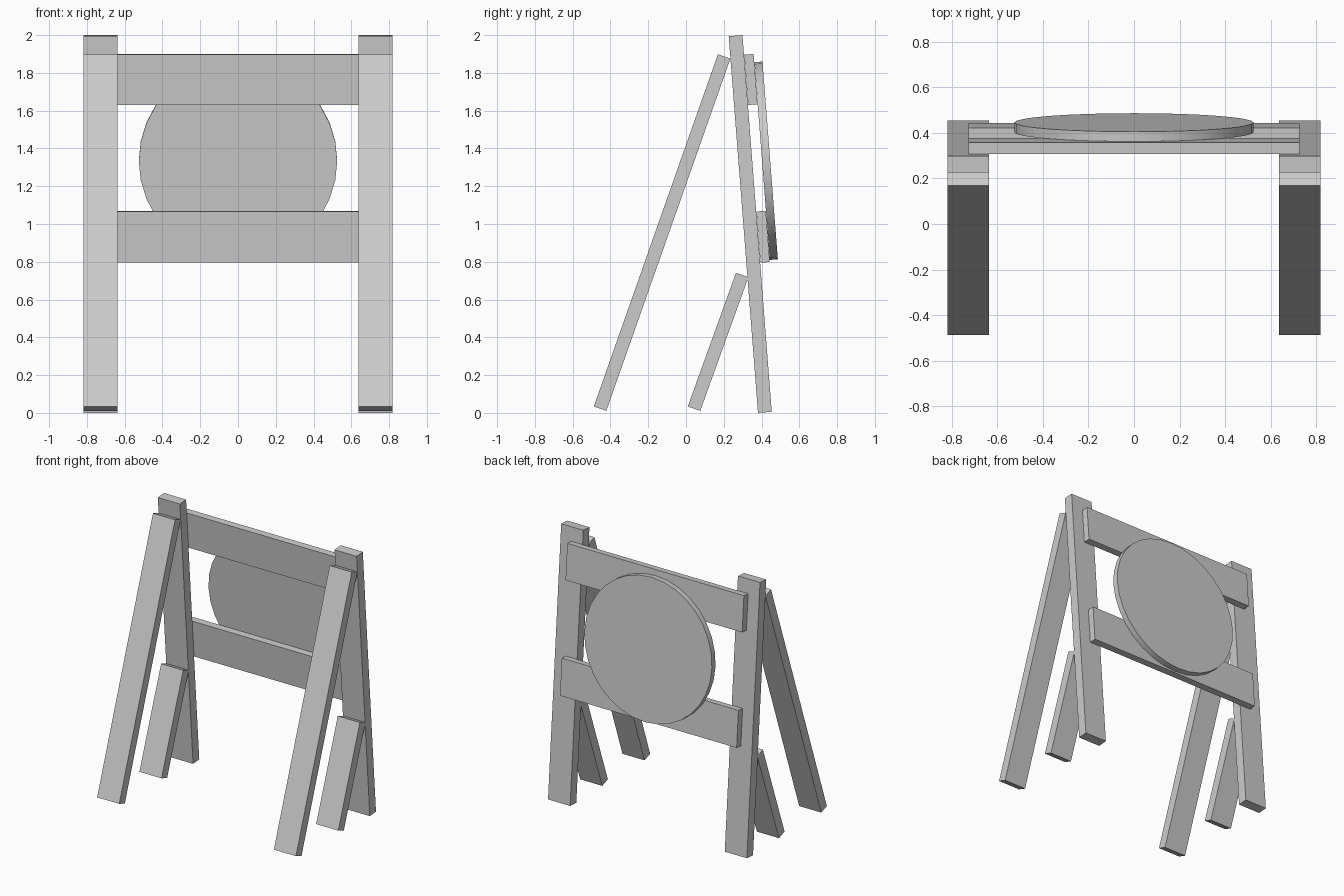
import bpy, math
from mathutils import Vector

if "Cube" in bpy.data.objects:
    bpy.data.objects.remove(bpy.data.objects["Cube"])

TILT = math.atan(0.0777)            # lean of the sign frame


def beam(name, low, high, width, depth, x=0.0):
    """Box running between two (y, z) end centres; mirrored when off-centre."""
    a, b = Vector((x, *low)), Vector((x, *high))
    d = b - a
    bpy.ops.mesh.primitive_cube_add(size=1)
    ob = bpy.context.object
    ob.name = name
    ob.scale = (width, depth, d.length)
    ob.rotation_euler = (-math.atan2(d.y, d.z), 0, 0)
    ob.location = (a + b) / 2
    bpy.ops.object.transform_apply(location=True, rotation=True, scale=True)
    if x:
        ob.modifiers.new("mirror", 'MIRROR')
    return ob


def back_y(z, offset):
    """y of the plane lying 'offset' behind the posts' back face."""
    return 0.30 + (2.0 - z) * 0.0777 + offset


# Leaning posts and their long and short props
beam("post", (0.4175, 0.003), (0.2625, 1.997), 0.182, 0.073, 0.728)
beam("long_prop", (-0.455, 0.0225), (0.202, 1.887), 0.182, 0.07, 0.728)
beam("short_prop", (0.0425, 0.0225), (0.2975, 0.73), 0.182, 0.07, 0.728)

# Horizontal planks on the back of the posts
for name, z0, z1 in (("lower_plank", 0.797, 1.068), ("upper_plank", 1.632, 1.898)):
    beam(name, (back_y(z0, 0.025), z0), (back_y(z1, 0.025), z1), 1.455, 0.05)

# Round sign board
bpy.ops.mesh.primitive_cylinder_add(
    vertices=32, radius=0.525, depth=0.043,
    location=(0, back_y(1.335, 0.0725), 1.335),
    rotation=(math.pi / 2 + TILT, 0, 0))
disc = bpy.context.object
disc.name = "round_board"
bpy.ops.object.shade_smooth_by_angle(angle=math.radians(30))
